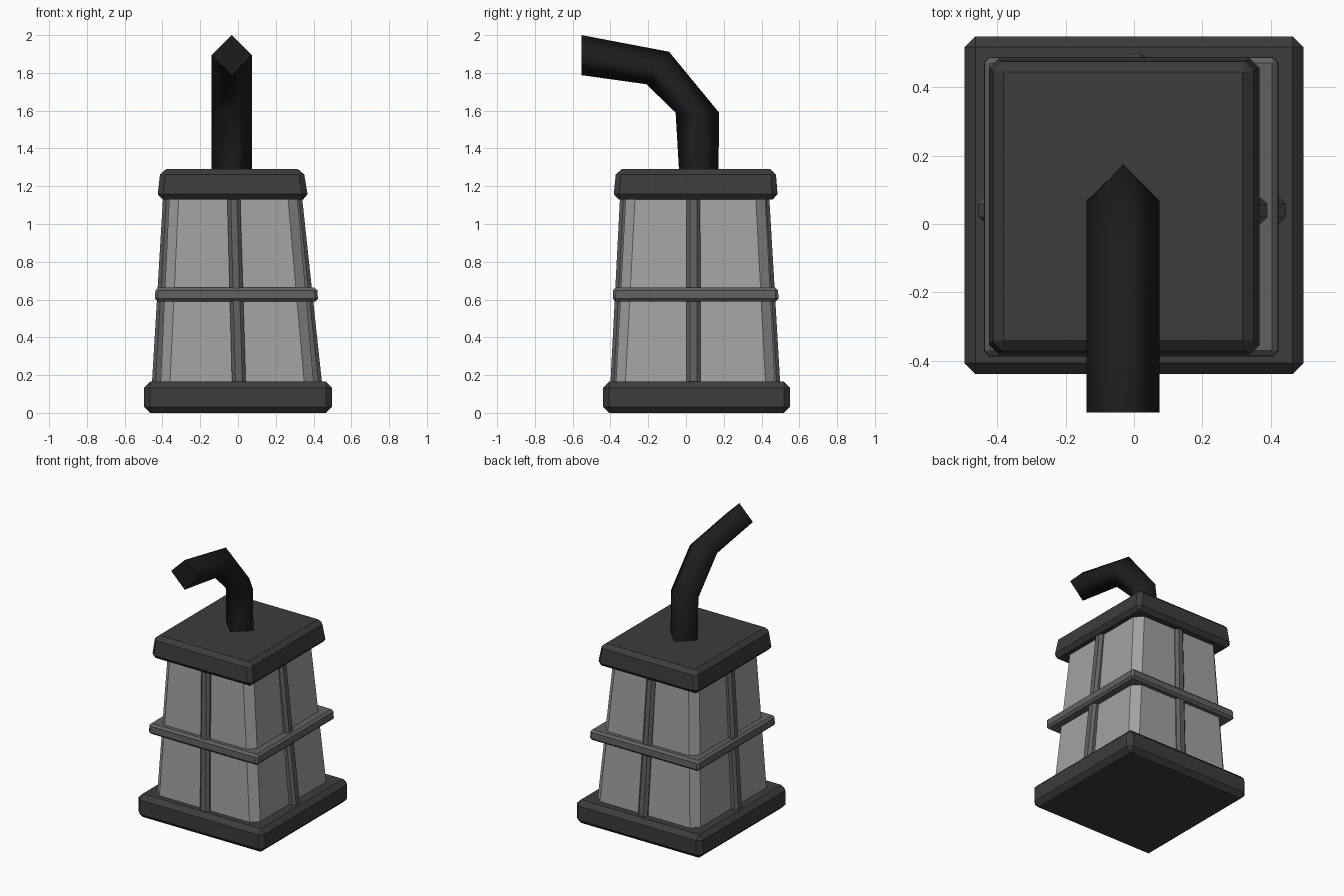
import bpy

if "Cube" in bpy.data.objects:
    bpy.data.objects.remove(bpy.data.objects["Cube"])


def material(name, v):
    m = bpy.data.materials.new(name)
    m.diffuse_color = (v, v, v, 1)
    m.use_nodes = True
    m.node_tree.nodes["Principled BSDF"].inputs["Base Color"].default_value = m.diffuse_color
    return m


iron = material("dark_iron", 0.045)
frame = material("frame_iron", 0.12)
pane = material("pane_grey", 0.36)
black = material("black_iron", 0.012)


def make(name, verts, faces, mat):
    mesh = bpy.data.meshes.new(name)
    mesh.from_pydata(verts, [], faces)
    mesh.materials.append(mat)
    ob = bpy.data.objects.new(name, mesh)
    bpy.context.collection.objects.link(ob)
    return ob


def loft(name, rings, mat):
    """Closed skin over a list of four-point rings."""
    verts = [p for r in rings for p in r]
    last = 4 * (len(rings) - 1)
    faces = [(3, 2, 1, 0), tuple(range(last, last + 4))]
    for r in range(len(rings) - 1):
        for i in range(4):
            a, b = r * 4 + i, r * 4 + (i + 1) % 4
            faces.append((a, b, b + 4, a + 4))
    return make(name, verts, faces, mat)


def rect(x0, x1, y0, y1, z):
    return [(x0, y0, z), (x1, y0, z), (x1, y1, z), (x0, y1, z)]


def block(name, low, high, bevel, mat):
    """Tapered box from two rectangles, with chamfered edges."""
    ob = loft(name, [rect(*low), rect(*high)], mat)
    mod = ob.modifiers.new("chamfer", 'BEVEL')
    mod.width = bevel
    mod.segments = 1
    mod.limit_method = 'NONE'
    return ob


# Base slab, leaning cap and middle band
block("base", (-0.497, 0.497, -0.44, 0.55, 0), (-0.497, 0.497, -0.44, 0.55, 0.165), 0.032, iron)
block("cap", (-0.428, 0.373, -0.385, 0.487, 1.13), (-0.41, 0.346, -0.369, 0.474, 1.29), 0.028, iron)
block("middle_band", (-0.44, 0.424, -0.388, 0.49, 0.59), (-0.437, 0.419, -0.386, 0.487, 0.664), 0.015, frame)

# Tapered lantern body
block("panes", (-0.413, 0.406, -0.374, 0.474, 0.10), (-0.362, 0.310, -0.317, 0.417, 1.19), 0.05, pane)

# Centre ribs, each rooted just inside the pane it stands on
z0, z1 = 0.10, 1.19
block("left_rib", (-0.459, -0.38, 0.002, 0.077, z0), (-0.394, -0.32, 0.002, 0.075, z1), 0.018, frame)
block("right_rib", (0.37, 0.451, 0.002, 0.077, z0), (0.265, 0.334, 0.002, 0.075, z1), 0.018, frame)
block("front_rib", (-0.03, 0.043, -0.403, -0.33, z0), (-0.058, 0.010, -0.347, -0.275, z1), 0.018, frame)
block("back_rib", (-0.03, 0.043, 0.43, 0.502, z0), (-0.058, 0.010, 0.37, 0.438, z1), 0.018, frame)

# Bent four-sided hook: inner (y, z) and outer (y, z) corners at each joint
joints = [((-0.035, 1.25), (0.172, 1.25)),
          ((-0.055, 1.59), (0.175, 1.59)),
          ((-0.21, 1.74), (-0.09, 1.912)),
          ((-0.553, 1.788), (-0.553, 2.0))]
cx, half = -0.0325, 0.107
rings = []
for (ya, za), (yb, zb) in joints:
    ym, zm = (ya + yb) / 2, (za + zb) / 2
    rings.append([(cx, ya, za), (cx + half, ym, zm), (cx, yb, zb), (cx - half, ym, zm)])
hook = loft("hook", rings, black)
for p in hook.data.polygons[2:]:
    p.use_smooth = True
# Keep the end caps crisp
for e in hook.data.edges:
    a, b = sorted(e.vertices)
    if b < 4 or a >= 12:
        e.use_edge_sharp = True
